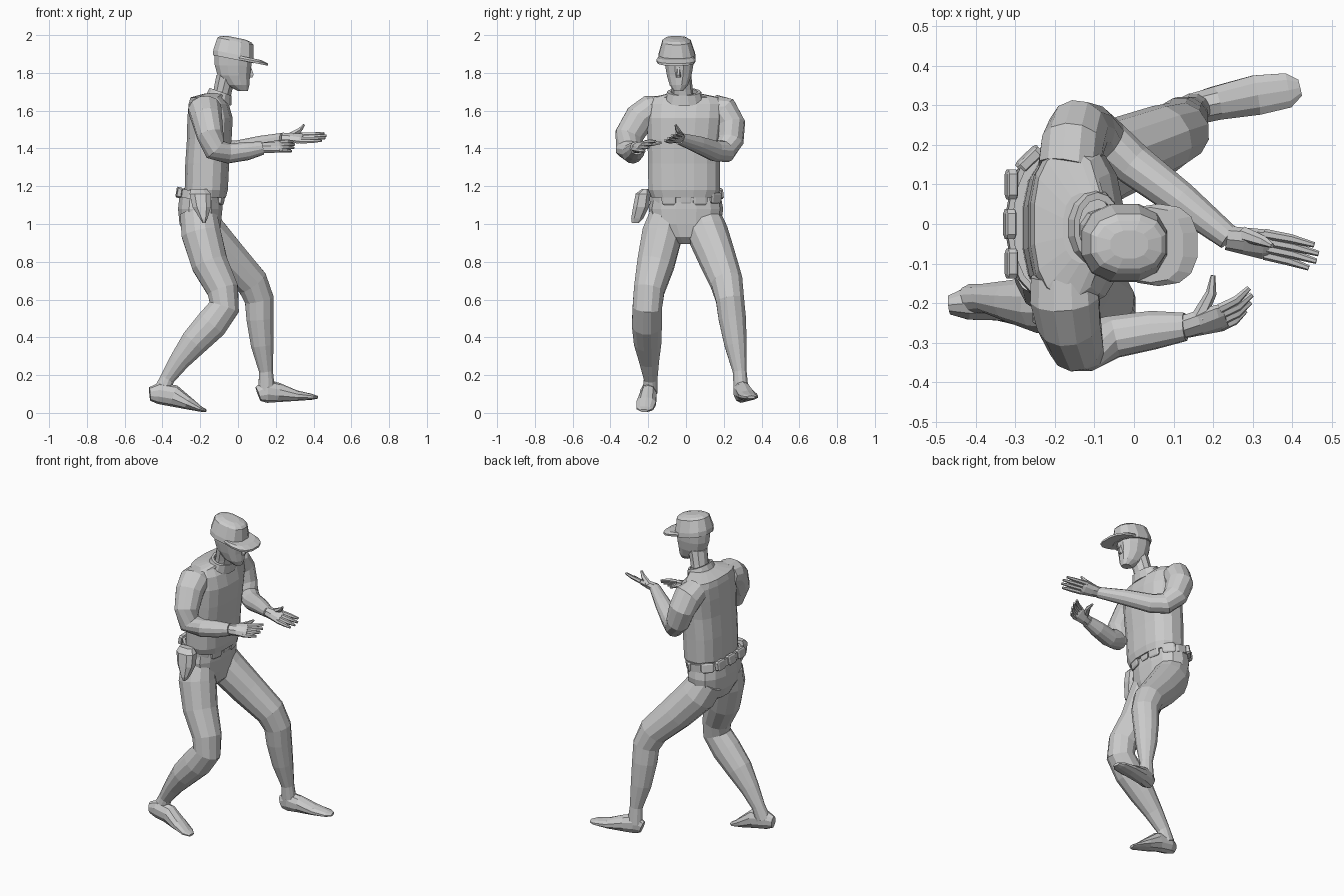
import bpy, bmesh, math
from mathutils import Vector as V

def loft(name, rings, n=10, ref=(0, 1, 0), axis=None, power=1.0, closed=False):
    """Skin rings (x, y, z, half size along ref, half size across)."""
    bm = bmesh.new()
    pts = [V(r[:3]) for r in rings]
    loops = []
    for i, r in enumerate(rings):
        if axis:
            t = V(axis).normalized()
        else:
            t = (pts[min(i + 1, len(pts) - 1)] - pts[max(i - 1, 0)]).normalized()
        u = V(ref)
        u = (u - t * u.dot(t)).normalized()
        w = t.cross(u)
        loop = []
        for k in range(n):
            a = 2 * math.pi * (k + .5) / n
            c, s = math.cos(a), math.sin(a)
            c = math.copysign(abs(c) ** power, c)
            s = math.copysign(abs(s) ** power, s)
            loop.append(bm.verts.new(pts[i] + u * c * r[3] + w * s * r[4]))
        loops.append(loop)
    pairs = list(zip(loops, loops[1:]))
    if closed:
        pairs.append((loops[-1], loops[0]))
    else:
        bm.faces.new(loops[0])
        bm.faces.new(loops[-1])
    for a, b in pairs:
        for k in range(n):
            j = (k + 1) % n
            bm.faces.new((a[k], a[j], b[j], b[k]))
    bmesh.ops.recalc_face_normals(bm, faces=bm.faces)
    me = bpy.data.meshes.new(name)
    bm.to_mesh(me)
    bm.free()
    ob = bpy.data.objects.new(name, me)
    bpy.context.collection.objects.link(ob)
    return ob

def upright(name, rings, n=12, axis=(0, 0, 1), **kw):
    return loft(name, rings, n, (1, 0, 0), axis, **kw)

def box(name, loc, size, turn, tilt=0):
    bpy.ops.mesh.primitive_cube_add(size=1, location=loc, rotation=(0, tilt, turn))
    ob = bpy.context.object
    ob.name = name
    ob.scale = size
    m = ob.modifiers.new("edge", 'BEVEL')
    m.width, m.segments = .15, 1
    return ob

def hand(side, wrist, d, s, palm, thumb, curl, length, spread):
    """d points along the fingers, s from little finger to index, palm is the curl direction."""
    w, d, s, p = V(wrist), V(d).normalized(), V(s).normalized(), V(palm).normalized()
    ring = lambda q, a, b: (*q, a, b)
    loft(side + "_palm", [ring(w - d * .01, .032, .028), ring(w + d * .035, .037, .025),
                          ring(w + d * .085, .044, .018), ring(w + d * .1, .038, .012)], 8, s)
    for i in range(4):
        k = i - 1.5
        ln = length * (.82, .96, 1, .92)[i]
        base = w + d * .085 + s * k * .021
        mid = base + d * ln * .55 + s * k * spread * .5 + p * curl * .3
        tip = base + d * ln + s * k * spread + p * curl
        loft(f"{side}_finger_{i + 1}", [ring(base, .013, .013), ring(mid, .012, .011),
                                        ring(tip, .007, .007)], 6, s)
    t0, t2 = w + d * .03 + s * .02, V(thumb)
    t1 = t0.lerp(t2, .55) + d * .012
    loft(side + "_thumb", [ring(t0, .02, .018), ring(t1, .014, .013), ring(t2, .006, .006)], 6, palm)

# Torso and hips
upright("shirt", [(-.168, -.01, 1.14, .105, .175), (-.168, -.01, 1.18, .116, .192),
                  (-.163, -.01, 1.32, .118, .194), (-.152, -.01, 1.45, .12, .197),
                  (-.148, -.005, 1.56, .122, .205), (-.155, 0, 1.635, .108, .205),
                  (-.165, 0, 1.67, .088, .185), (-.12, -.01, 1.69, .06, .09)], 16, power=.8)
upright("hips", [(-.195, 0, 1.17, .115, .18), (-.2, 0, 1.08, .12, .197), (-.2, 0, 1.0, .112, .185),
                 (-.19, 0, .93, .09, .11), (-.18, 0, .895, .045, .05)], 14, power=.85)

# Belt with buckle and pouches
upright("belt", [(-.203, 0, 1.125, .122, .19), (-.198, 0, 1.17, .122, .19),
                 (-.198, 0, 1.17, .108, .175), (-.203, 0, 1.125, .108, .175)],
        20, (.16, 0, 1), power=.85, closed=True)
for i, (x, y, turn) in enumerate([(-.31, -.1, 0), (-.314, 0, 0), (-.31, .1, 0), (-.265, .165, -.8),
                                  (-.13, .155, .8), (-.09, .075, .2), (-.09, -.09, -.2)]):
    box(f"belt_pouch_{i + 1}", (x, y, 1.149 - (x + .2) * .16), (.028, .075, .058), turn, .16)
box("belt_buckle", (-.08, 0, 1.13), (.014, .06, .042), 0, .16)
upright("holster", [(-.208, -.215, 1.185, .045, .02), (-.2, -.227, 1.16, .06, .042),
                    (-.192, -.238, 1.09, .052, .045), (-.182, -.258, 1.03, .022, .034),
                    (-.18, -.268, 1.005, .008, .02)], 8, power=.75)

# Legs
loft("right_leg", [(-.21, -.1, 1.06, .09, .1), (-.195, -.125, .95, .11, .108),
                   (-.15, -.16, .79, .102, .1), (-.08, -.195, .65, .084, .086),
                   (-.073, -.205, .56, .08, .084), (-.14, -.207, .47, .082, .088),
                   (-.23, -.203, .375, .075, .077), (-.31, -.195, .275, .054, .056),
                   (-.375, -.187, .18, .037, .04), (-.405, -.19, .11, .04, .046)], 12)
loft("left_leg", [(-.22, .09, 1.05, .09, .1), (-.165, .115, .95, .11, .11),
                  (-.05, .165, .82, .1, .102), (.075, .215, .69, .088, .088),
                  (.113, .233, .6, .077, .08), (.116, .245, .5, .075, .074),
                  (.128, .263, .36, .061, .062), (.148, .284, .22, .038, .038),
                  (.152, .292, .12, .04, .046)], 12)

# Feet
loft("left_foot", [(.107, .283, .1, .024, .04), (.15, .29, .116, .042, .063),
                   (.21, .306, .108, .045, .052), (.31, .326, .091, .053, .028),
                   (.39, .338, .085, .046, .016), (.42, .345, .083, .022, .008)], 10)
loft("right_foot", [(-.467, -.205, .1, .025, .036), (-.42, -.2, .104, .044, .057),
                    (-.34, -.2, .09, .046, .058), (-.265, -.21, .052, .054, .035),
                    (-.2, -.218, .021, .046, .015), (-.17, -.222, .011, .022, .008)], 10)

# Arms with cuffs
loft("right_arm", [(-.178, -.13, 1.615, .065, .085), (-.175, -.185, 1.605, .082, .09),
                   (-.165, -.245, 1.56, .084, .083), (-.147, -.3, 1.47, .078, .072),
                   (-.122, -.308, 1.395, .066, .064), (-.05, -.285, 1.373, .056, .052),
                   (.05, -.268, 1.386, .051, .047), (.13, -.26, 1.402, .037, .035)],
     12, (0, -.8, .6))
loft("left_arm", [(-.165, .14, 1.61, .075, .082), (-.155, .2, 1.592, .088, .08),
                  (-.14, .237, 1.53, .078, .08), (-.11, .235, 1.44, .069, .072),
                  (-.065, .205, 1.385, .059, .062), (0, .15, 1.387, .054, .056),
                  (.12, .06, 1.422, .046, .045), (.24, -.035, 1.452, .032, .031)],
     12, (-.5, -.75, -.35))

# Hands
hand("left", (.245, -.037, 1.455), (1, -.17, 0), (0, .7, .45), (0, -.5, .3),
     (.35, -.055, 1.525), .012, .14, .003)
hand("right", (.135, -.258, 1.403), (1, .25, .1), (0, .6, .55), (-.2, .75, -.2),
     (.2, -.13, 1.43), .03, .092, .004)

# Collar and neck
upright("collar", [(-.105, -.01, 1.65, .075, .105), (-.092, -.01, 1.7, .064, .09),
                   (-.092, -.01, 1.7, .05, .072), (-.105, -.01, 1.65, .055, .08)],
        14, (.35, 0, 1), closed=True)
upright("neck", [(-.105, -.01, 1.62, .058, .06), (-.08, -.02, 1.71, .052, .056),
                 (-.06, -.03, 1.79, .057, .058)], 10)

# Head with nose
upright("head", [(.025, -.04, 1.705, .028, .026), (.0, -.038, 1.735, .062, .05),
                 (-.022, -.036, 1.785, .088, .067), (-.026, -.036, 1.84, .1, .077),
                 (-.026, -.038, 1.91, .104, .083)], 12, power=.9)
upright("nose", [(.058, -.04, 1.775, .02, .014), (.06, -.04, 1.79, .026, .014),
                 (.058, -.04, 1.835, .012, .007)], 6)

# Cap with crown and brim
tilt = (.2, 0, 1)
upright("cap_crown", [(-.024, -.048, 1.872, .114, .102), (-.024, -.048, 1.9, .112, .099),
                      (-.014, -.05, 1.968, .1, .077), (-.012, -.052, 1.979, .086, .062),
                      (-.012, -.052, 1.987, .05, .036)], 12, tilt, power=.85)
upright("cap_brim", [(.064, -.053, 1.857, .1, .102), (.062, -.053, 1.869, .102, .104),
                     (.042, -.053, 1.884, .085, .095)], 14, tilt, power=.78)
